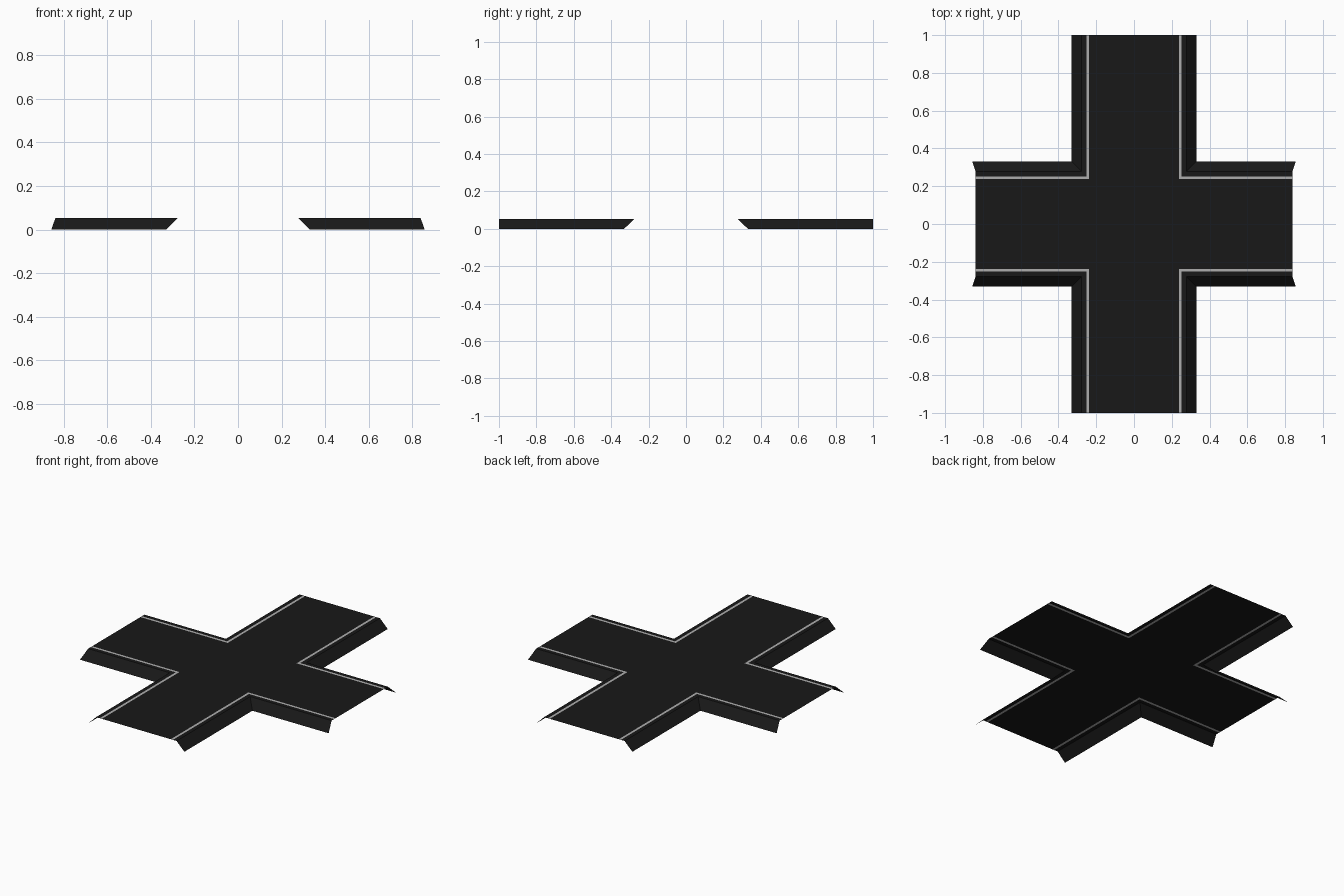
import bpy

if "Cube" in bpy.data.objects:
    bpy.data.objects.remove(bpy.data.objects["Cube"])

TOP = 0.053       # height of the road surface
END_Y = 1.0       # length of the long arms
END_X_TOP = 0.838  # length of the short arms at road level
END_X_LOW = 0.856  # flared length at ground level


def material(name, v):
    m = bpy.data.materials.new(name)
    m.diffuse_color = (v, v, v, 1)
    m.use_nodes = True
    m.node_tree.nodes["Principled BSDF"].inputs["Base Color"].default_value = m.diffuse_color
    return m


asphalt = material("asphalt", 0.009)
paint = material("line_paint", 0.42)


def make_part(name, verts, faces, mat):
    """One quadrant of the crossing, mirrored to all four."""
    me = bpy.data.meshes.new(name)
    me.from_pydata(verts, [], faces)
    me.materials.append(mat)
    ob = bpy.data.objects.new(name, me)
    bpy.context.collection.objects.link(ob)
    mod = ob.modifiers.new("quadrants", "MIRROR")
    mod.use_axis = (True, True, False)
    mod.use_clip = True
    return ob


def corner_path(d, z):
    """L-shaped path round the inside corner, d away from both centrelines."""
    end_x = END_X_TOP if z > 0 else END_X_LOW
    return [(end_x, d, z), (d, d, z), (d, END_Y, z)]


def corner_strip(name, inner, outer, mat):
    verts = corner_path(*inner) + corner_path(*outer)
    return make_part(name, verts, [(0, 3, 4, 1), (1, 4, 5, 2)][:], mat)


# Distances from the centreline: line inner, line outer, shoulder edge, foot
LINE_IN, LINE_OUT, EDGE, FOOT = 0.237, 0.252, 0.277, 0.331

# Cross-shaped driving surface
d = LINE_IN
make_part("road_surface",
          [(0, 0, TOP), (d, 0, TOP), (END_X_TOP, 0, TOP), (END_X_TOP, d, TOP),
           (d, d, TOP), (d, END_Y, TOP), (0, END_Y, TOP), (0, d, TOP)],
          [(0, 1, 4, 7), (1, 2, 3, 4), (7, 4, 5, 6)], asphalt)

# Painted edge line, shoulder and sloped embankment
corner_strip("edge_line", (LINE_IN, TOP), (LINE_OUT, TOP), paint)
corner_strip("shoulder", (LINE_OUT, TOP), (EDGE, TOP), asphalt)
corner_strip("embankment", (EDGE, TOP), (FOOT, 0), asphalt)

# Make every face point upwards
for ob in bpy.data.objects:
    for p in ob.data.polygons:
        if p.normal.z < 0:
            p.flip()
    ob.data.update()
